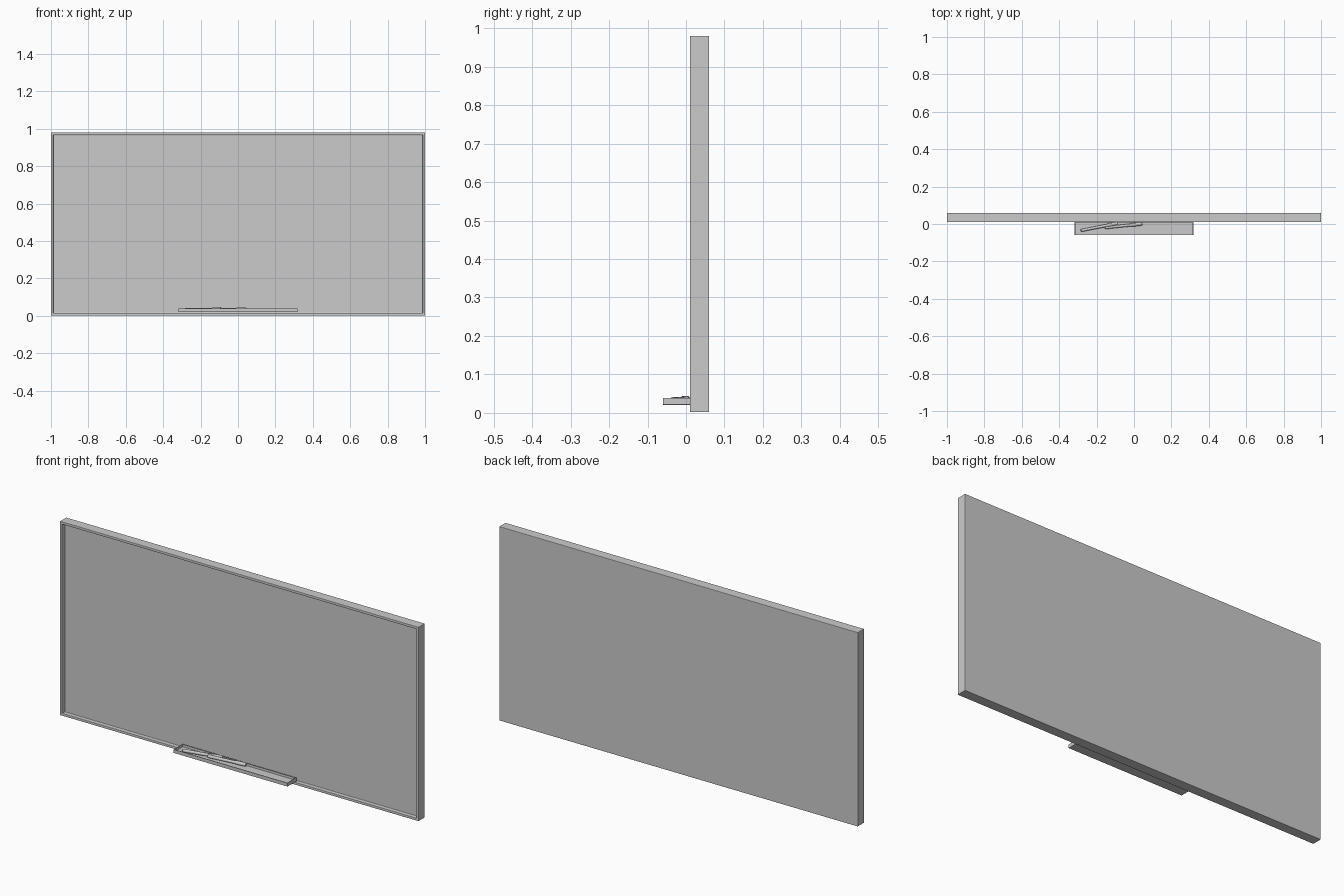
import bpy, bmesh, math
from mathutils import Vector, Matrix

if "Cube" in bpy.data.objects:
    bpy.data.objects.remove(bpy.data.objects["Cube"])


def finish(name, bm, bevel=0.0):
    bmesh.ops.recalc_face_normals(bm, faces=bm.faces)
    me = bpy.data.meshes.new(name)
    bm.to_mesh(me)
    bm.free()
    ob = bpy.data.objects.new(name, me)
    bpy.context.collection.objects.link(ob)
    if bevel:
        mod = ob.modifiers.new("edge_bevel", 'BEVEL')
        mod.width = bevel
        mod.segments = 2
        mod.limit_method = 'ANGLE'
    return ob


def recessed_box(name, lo, hi, side, rim, depth, bevel):
    """Box whose face pointing along `side` is inset by rim and sunk by depth."""
    lo, hi, side = Vector(lo), Vector(hi), Vector(side)
    bm = bmesh.new()
    bmesh.ops.create_cube(bm, size=1)
    bmesh.ops.scale(bm, vec=hi - lo, verts=bm.verts)
    bmesh.ops.translate(bm, vec=(lo + hi) / 2, verts=bm.verts)
    bm.normal_update()
    face = max(bm.faces, key=lambda f: f.normal.dot(side))
    bmesh.ops.inset_region(bm, faces=[face], thickness=rim)
    # second loop forms the vertical recess walls
    bmesh.ops.inset_region(bm, faces=[face], thickness=0.0001)
    bmesh.ops.translate(bm, vec=-side * depth, verts=face.verts)
    return finish(name, bm, bevel)


def lathe_pen(name, profile, start, end, sides=20):
    """Revolve (distance, radius) profile about the line start-end."""
    start, end = Vector(start), Vector(end)
    axis = (end - start).normalized()
    bm = bmesh.new()
    rings = []
    for d, r in profile:
        rings.append([bm.verts.new((r * math.cos(2 * math.pi * i / sides),
                                    r * math.sin(2 * math.pi * i / sides), d))
                      for i in range(sides)])
    for a, b in zip(rings, rings[1:]):
        for i in range(sides):
            j = (i + 1) % sides
            bm.faces.new((a[i], a[j], b[j], b[i]))
    bm.faces.new(rings[0][::-1])
    bm.faces.new(rings[-1])
    rot = Vector((0, 0, 1)).rotation_difference(axis).to_matrix().to_4x4()
    bm.transform(Matrix.Translation(start) @ rot)
    ob = finish(name, bm)
    bpy.ops.object.select_all(action='DESELECT')
    ob.select_set(True)
    bpy.context.view_layer.objects.active = ob
    bpy.ops.object.shade_smooth_by_angle(angle=math.radians(35))
    return ob


# Board: frame with recessed writing surface
recessed_box("board", (-1, 0.01, 0.002), (1, 0.06, 0.98), (0, -1, 0), 0.018, 0.02, 0.002)

# Pen tray
recessed_box("pen_tray", (-0.318, -0.06, 0.021), (0.318, 0.012, 0.039), (0, 0, 1), 0.006, 0.012, 0.001)

# Markers: slim body, thicker cap at the right end
L = 0.2
body = [(0, 0.005), (0.003, 0.0075), (L - 0.05, 0.0075)]
cap = [(L - 0.052, 0.0085), (L - 0.05, 0.0095), (L - 0.003, 0.009), (L, 0.007)]
for n, (x, y, ang) in enumerate([(-0.285, -0.035, 11), (-0.155, -0.02, 6)], 1):
    a = math.radians(ang)
    start = Vector((x, y, 0.0335))
    end = start + Vector((math.cos(a), math.sin(a), 0.008)) * L
    lathe_pen(f"marker_body_{n}", body, start, end)
    lathe_pen(f"marker_cap_{n}", cap, start, end)
